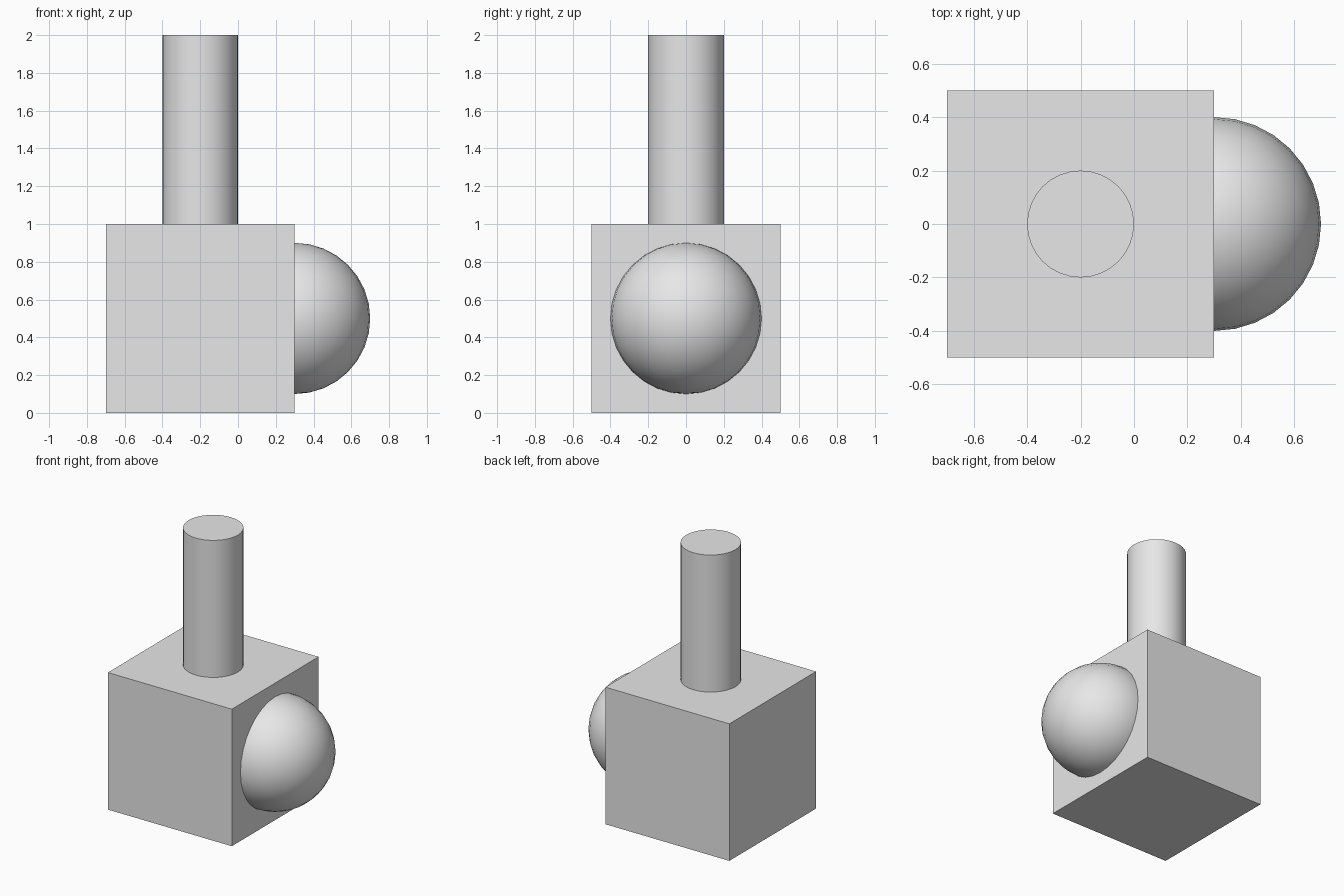
import bpy
from math import radians

cube = bpy.data.objects.get("Cube")
if cube:
    bpy.data.objects.remove(cube, do_unlink=True)

# Single plain grey material
grey = bpy.data.materials.new("light_grey")
grey.use_nodes = True
colour = (0.8, 0.8, 0.8, 1)
grey.diffuse_color = colour
grey.node_tree.nodes["Principled BSDF"].inputs["Base Color"].default_value = colour


def finish(name, smooth=False):
    """Name and colour the newest primitive, smoothing round parts."""
    part = bpy.context.object
    part.name = name
    part.data.materials.append(grey)
    if smooth:
        bpy.ops.object.shade_smooth_by_angle(angle=radians(30))


# Cube base
bpy.ops.mesh.primitive_cube_add(size=1, location=(-0.2, 0, 0.5))
finish("base_block")

# Upright round post on the block
bpy.ops.mesh.primitive_cylinder_add(vertices=32, radius=0.2, depth=1,
                                    location=(-0.2, 0, 1.5))
finish("round_post", smooth=True)

# Ball half sunk into the side of the block
bpy.ops.mesh.primitive_uv_sphere_add(segments=32, ring_count=16, radius=0.4,
                                     location=(0.3, 0, 0.5))
finish("side_ball", smooth=True)
